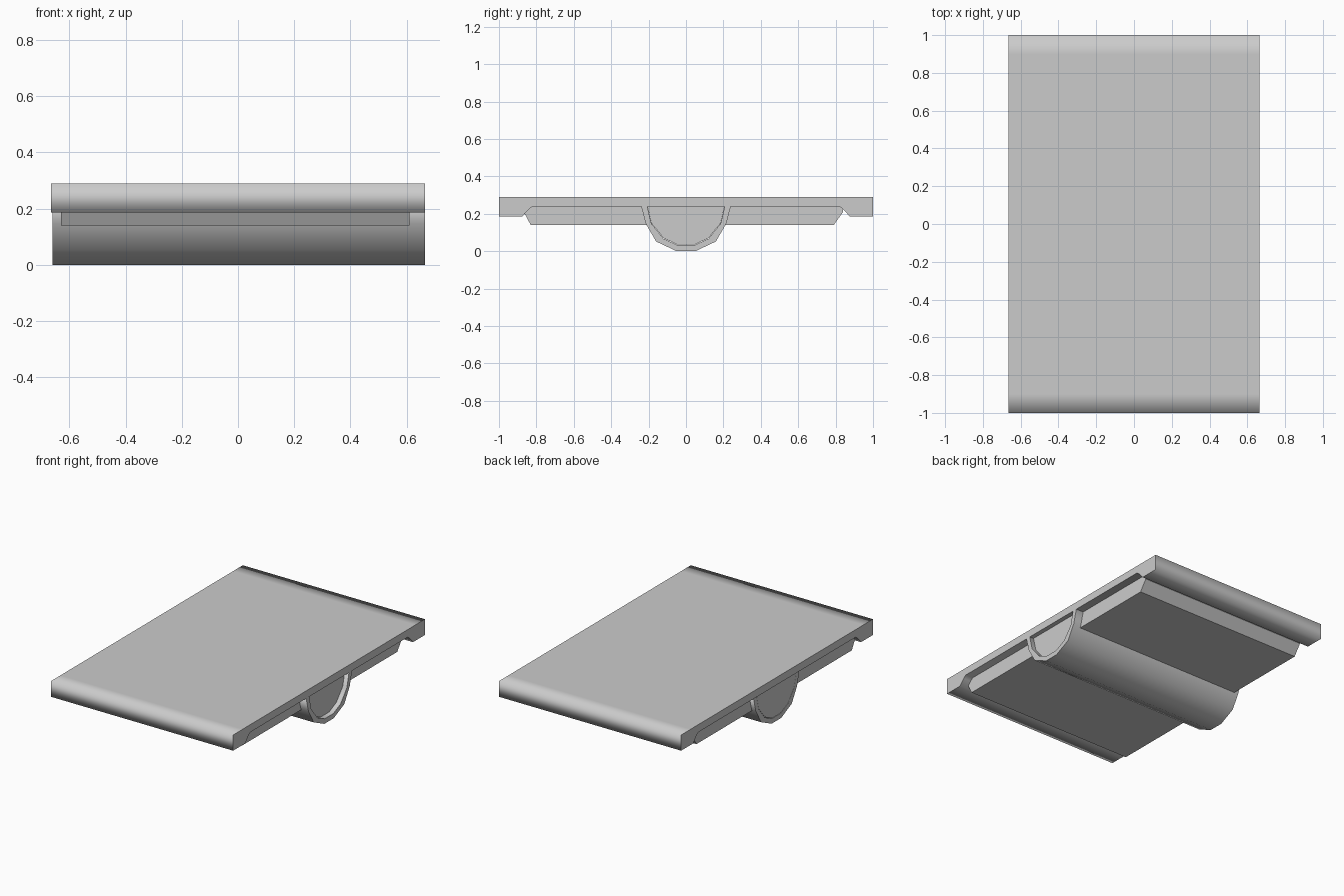
import bpy, bmesh

if "Cube" in bpy.data.objects:
    bpy.data.objects.remove(bpy.data.objects["Cube"])


def extrude_x(name, profile, x0, x1, smooth=False):
    """Prism: a closed (y, z) profile swept along x, with crisp end caps."""
    bm = bmesh.new()
    base = bm.faces.new([bm.verts.new((x0, y, z)) for y, z in profile])
    res = bmesh.ops.extrude_face_region(bm, geom=[base], use_keep_orig=True)
    moved = [v for v in res["geom"] if isinstance(v, bmesh.types.BMVert)]
    bmesh.ops.translate(bm, verts=moved, vec=(x1 - x0, 0, 0))
    bmesh.ops.recalc_face_normals(bm, faces=bm.faces)
    for f in bm.faces:
        is_cap = abs(f.normal.x) > 0.5
        f.smooth = smooth and not is_cap
        if is_cap:
            for e in f.edges:
                e.smooth = False
    mesh = bpy.data.meshes.new(name)
    bm.to_mesh(mesh)
    bm.free()
    obj = bpy.data.objects.new(name, mesh)
    bpy.context.collection.objects.link(obj)
    return obj


def mirrored(half):
    """Complete a right-hand half profile with its mirror image in y."""
    return half + [(-y, z) for y, z in reversed(half)]


# Top slab with thick lips along the front and back edges
slab = mirrored([(0.82, 0.24), (0.84, 0.225), (0.875, 0.186), (1.0, 0.186),
                 (1.0, 0.29), (0.9, 0.29)])
extrude_x("top_slab", slab, -0.665, 0.665, smooth=True)

# Tray panel beneath the slab, with sloped ends
panel = [(-0.865, 0.25), (-0.865, 0.205), (-0.83, 0.14),
         (0.79, 0.14), (0.84, 0.21), (0.84, 0.25)]
extrude_x("under_panel", panel, -0.63, 0.61)

# Half-round trough: outer and inner curves form a thick shell
outer = [(0.24, 0.245), (0.215, 0.15), (0.16, 0.055), (0.05, 0.003)]
inner = [(0.208, 0.245), (0.185, 0.15), (0.12, 0.07), (0.045, 0.035)]
outer_u = mirrored(outer)
inner_u = mirrored(inner)
shell = outer_u + inner_u[::-1]
shell = [(y, max(z - 0.003, 0.0)) for y, z in shell]
extrude_x("trough_shell", shell, -0.66, 0.665, smooth=True)

# Trough filling: flush at the left end, slightly recessed at the right
extrude_x("trough_core", inner_u, -0.66, 0.635)
